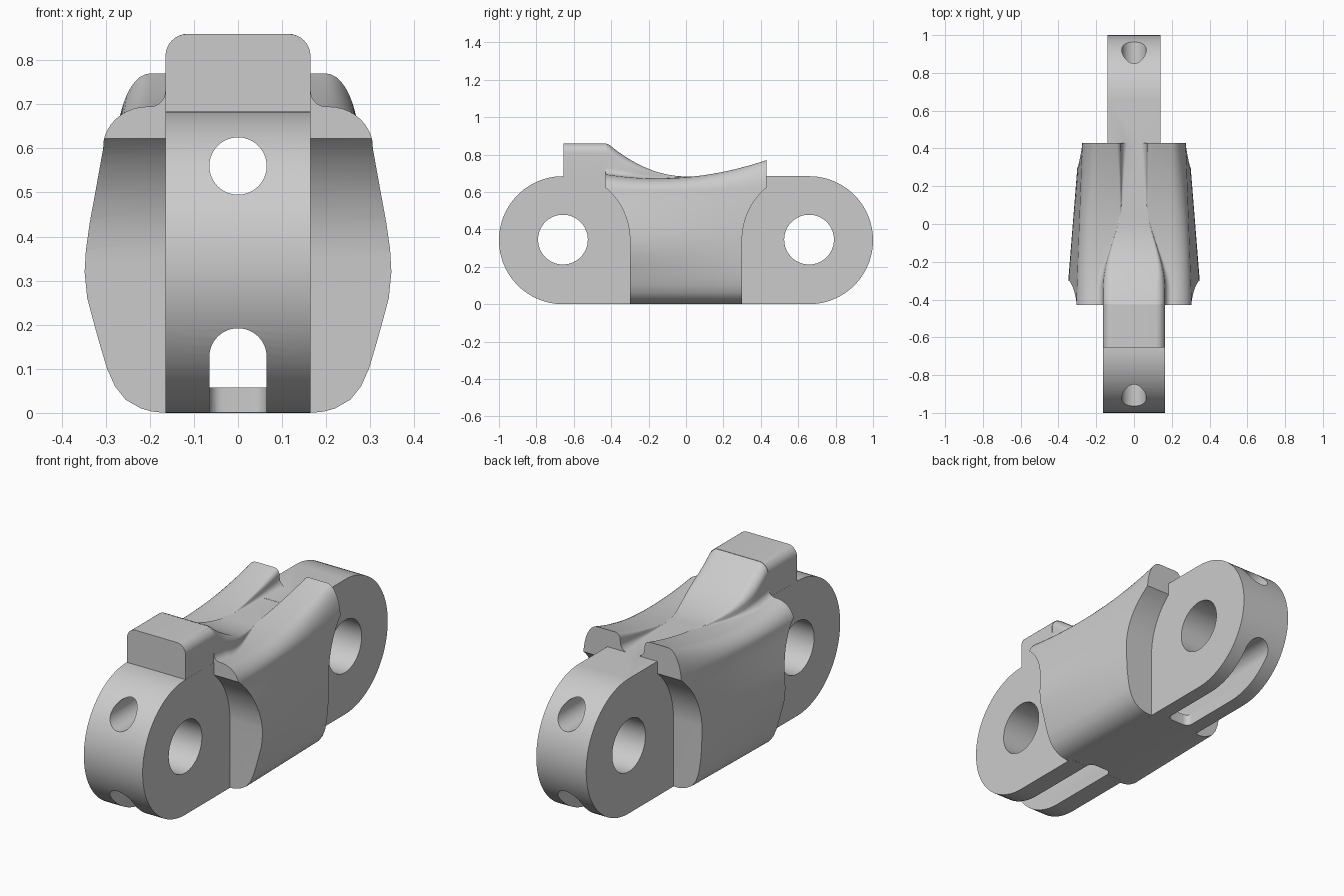
import bpy, bmesh, math
from mathutils import Matrix, Vector

if "Cube" in bpy.data.objects:
    bpy.data.objects.remove(bpy.data.objects["Cube"], do_unlink=True)

steel = bpy.data.materials.new("plain_grey")
steel.use_nodes = True
GREY = (0.6, 0.6, 0.6, 1)
steel.diffuse_color = GREY
steel.node_tree.nodes["Principled BSDF"].inputs["Base Color"].default_value = GREY

LUG_R, LUG_Y = 0.342, 0.658
FRONT_W, BACK_W = 0.165, 0.14
END_Y, CLEAR_Y = 0.43, 0.3


def finish(name, bm):
    bmesh.ops.recalc_face_normals(bm, faces=bm.faces)
    me = bpy.data.meshes.new(name)
    bm.to_mesh(me)
    bm.free()
    me.materials.append(steel)
    ob = bpy.data.objects.new(name, me)
    bpy.context.collection.objects.link(ob)
    return ob


def loft(name, rings):
    """Skin matching closed rings of points and cap both ends."""
    bm = bmesh.new()
    rows = [[bm.verts.new(p) for p in ring] for ring in rings]
    for a, b in zip(rows, rows[1:]):
        for i in range(len(a)):
            j = (i + 1) % len(a)
            bm.faces.new((a[i], a[j], b[j], b[i]))
    bm.faces.new(rows[0])
    bm.faces.new(rows[-1])
    return finish(name, bm)


def rod(name, axis, centre, radius, length):
    turn = Vector((0, 0, 1)).rotation_difference(Vector(axis)).to_matrix().to_4x4()
    bm = bmesh.new()
    bmesh.ops.create_cone(bm, cap_ends=True, segments=64, radius1=radius, radius2=radius,
                          depth=length, matrix=Matrix.Translation(centre) @ turn)
    return finish(name, bm)


def combine(target, tool, operation):
    mod = target.modifiers.new("join", "BOOLEAN")
    mod.operation, mod.solver, mod.object = operation, "EXACT", tool
    bpy.context.view_layer.objects.active = target
    bpy.ops.object.modifier_apply(modifier=mod.name)
    bpy.data.objects.remove(tool, do_unlink=True)


def arc(cx, cz, a, b, start, end, n=8):
    angles = [math.radians(start + (end - start) * i / n) for i in range(n + 1)]
    return [(cx + a * math.cos(t), cz + b * math.sin(t)) for t in angles]


def mirrored(half, y):
    """Half section from bottom centre to top centre, closed over x = 0."""
    return [(x, y, z) for x, z in half] + [(-x, y, z) for x, z in half[-2:0:-1]]


def slab(name, outline, w):
    """Side outline of (y, z) points extruded across x."""
    return loft(name, [[(x, y, z) for y, z in outline] for x in (-w, w)])


# Lower flank: height, half width near the front, half width near the back
FLANK = [(.0005, .17, .17), (.003, .195, .185), (.01, .22, .207), (.03, .255, .243),
         (.06, .279, .265), (.1, .297, .28), (.15, .312, .289), (.2, .326, .295),
         (.26, .342, .298), (.32, .348, .3), (.37, .345, .299), (.43, .336, .296),
         (.5, .322, .291), (.55, .312, .286), (.6, .302, .28)]


def section(y):
    s = (y + CLEAR_Y) / (2 * CLEAR_Y)
    shoulder = .672 + .098 * ((y + .15) / .58) ** 2
    spine = .683 + .177 * min(1, max(0, -y) / .42) ** 2
    k = min(1, max(0, (y + .33) / .45))
    edge = FRONT_W - .001 - .096 * k * k * (3 - 2 * k)
    half = [(0, FLANK[0][0])] + [(f + (b - f) * s, z) for z, f, b in FLANK]
    w = half[-1][0]
    a = .098 - .018 * s
    half += arc(w - a, .6, a, shoulder - .6, 0, 90, 10)[1:]
    # Blend from shoulder to spine: a ridge in front, a groove behind
    h = spine - shoulder
    rise = max(-.05, min(.05, h * .48))
    top, foot = max(.01, abs(rise)), max(.01, abs(rise) * .7)
    half += arc(edge + foot, shoulder + rise * .7, foot - .001, rise * .7, 270, 180)
    half += arc(edge - top, spine - rise, top - .001, rise, 0, 90)
    return mirrored(half + [(0, spine)], y)


# Body with round clearance at each end for the neighbouring lugs
N = 44
body = loft("link_body", [section(-END_Y + 2 * END_Y * i / N) for i in range(N + 1)])
for side in (-1, 1):
    curve = arc(LUG_Y, .345, LUG_Y - CLEAR_Y, .36, 180, 90, 24)
    outline = [(CLEAR_Y, -.2)] + curve + [(.9, .705), (.9, -.2)]
    combine(body, slab("clearance", [(side * y, z) for y, z in outline], 1), "DIFFERENCE")

# Front and back lugs
for name, side, w in (("front_lug", -1, FRONT_W), ("back_lug", 1, BACK_W)):
    tip = arc(side * LUG_Y, LUG_R, side * LUG_R, LUG_R, -90, 90, 48)
    root = side * (CLEAR_Y - .02)
    combine(body, slab(name, [(root, 0)] + tip + [(root, 2 * LUG_R)], w), "UNION")

# Raised boss over the front lug
boss_half = [(0, .6), (.1645, .6)] + arc(.1145, .8095, .05, .05, 0, 90) + [(0, .8595)]
combine(body, loft("boss", [mirrored(boss_half, y) for y in (-.655, -.424)]), "UNION")

# Pin holes, upper bore and arched lower tunnel
for side in (-1, 1):
    combine(body, rod("pin_hole", (1, 0, 0), (0, side * LUG_Y, .345), .133, 2), "DIFFERENCE")
combine(body, rod("upper_bore", (0, 1, 0), (0, 0, .56), .065, 3), "DIFFERENCE")
arch = [(0, .058), (.065, .058)] + arc(0, .127, .065, .065, 0, 90, 16)
combine(body, loft("tunnel", [mirrored(arch, y) for y in (-1.5, 1.5)]), "DIFFERENCE")

# Open slots below the tunnel at both ends, with rounded inner corners
for side, inner in ((-1, .25), (1, .33)):
    corner = [(.0648, 1.5)] + arc(.0348, inner + .03, .03, .03, 0, -90, 6)
    plan = corner + [(-x, y) for x, y in reversed(corner)]
    slot = loft("slot", [[(x, side * y, z) for x, y in plan] for z in (-.1, .11)])
    combine(body, slot, "DIFFERENCE")

# Smooth shading with crisp edges
for ob in bpy.context.selected_objects:
    ob.select_set(False)
body.select_set(True)
bpy.context.view_layer.objects.active = body
bpy.ops.object.shade_smooth_by_angle(angle=math.radians(35))
